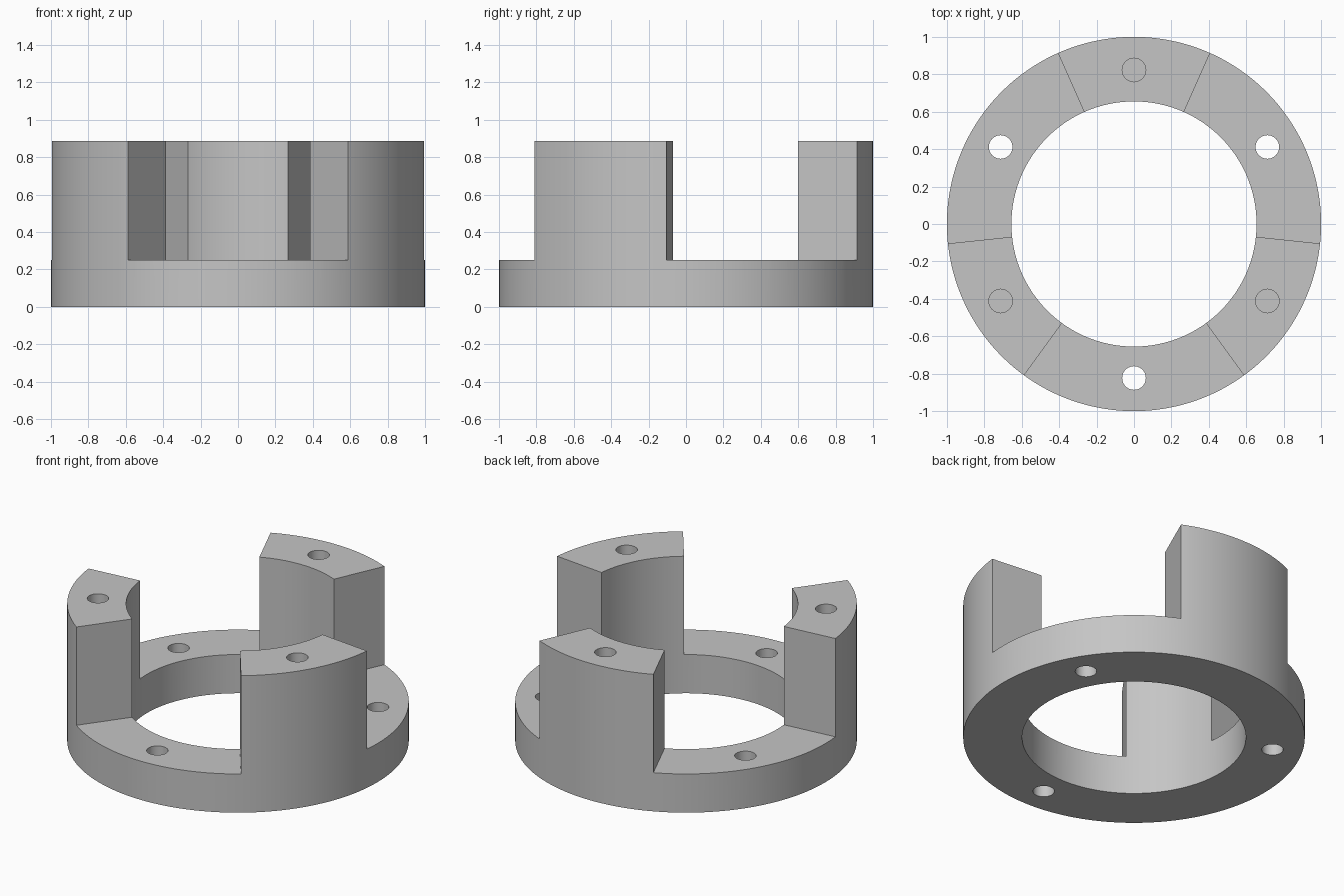
import bpy, bmesh
from math import radians, cos, sin

OUTER, INNER = 1.0, 0.655
BASE_H, TOP_H = 0.25, 0.885
HOLE_ORBIT, HOLE_R, BLIND_DEPTH = 0.823, 0.063, 0.4
POST_HALF = 24  # half the angle covered by each post, in degrees

cube = bpy.data.objects.get("Cube")
if cube:
    bpy.data.objects.remove(cube, do_unlink=True)

grey = bpy.data.materials.new("plain_grey")
grey.use_nodes = True
colour = (0.56, 0.56, 0.56, 1)
grey.diffuse_color = colour
grey.node_tree.nodes["Principled BSDF"].inputs["Base Color"].default_value = colour


def ring_sector(name, r_in, r_out, z0, z1, start=0, sweep=360, steps=144):
    """Square-section ring, or a capped slice of one when sweep is under 360."""
    bm = bmesh.new()
    closed = sweep == 360
    loops = []
    for i in range(steps if closed else steps + 1):
        a = radians(start + sweep * i / steps)
        loops.append([bm.verts.new((r * cos(a), r * sin(a), z))
                      for r, z in ((r_in, z0), (r_out, z0), (r_out, z1), (r_in, z1))])
    for i in range(steps):
        a, b = loops[i], loops[(i + 1) % len(loops)]
        for k in range(4):
            n = (k + 1) % 4
            bm.faces.new((a[k], a[n], b[n], b[k]))
    if not closed:
        bm.faces.new(loops[0])
        bm.faces.new(loops[-1])
    bmesh.ops.recalc_face_normals(bm, faces=bm.faces)
    return mesh_object(name, bm)


def hole_cutter(name, angle, z0, z1):
    bm = bmesh.new()
    bmesh.ops.create_cone(bm, cap_ends=True, segments=40, radius1=HOLE_R,
                          radius2=HOLE_R, depth=z1 - z0)
    a = radians(angle)
    bmesh.ops.translate(bm, verts=bm.verts, vec=(
        HOLE_ORBIT * cos(a), HOLE_ORBIT * sin(a), (z0 + z1) / 2))
    return mesh_object(name, bm)


def mesh_object(name, bm):
    mesh = bpy.data.meshes.new(name)
    bm.to_mesh(mesh)
    bm.free()
    obj = bpy.data.objects.new(name, mesh)
    bpy.context.collection.objects.link(obj)
    mesh.materials.append(grey)
    return obj


# Full-height ring that becomes the flange and its three posts
body = ring_sector("flanged_ring_with_posts", INNER, OUTER, 0, TOP_H)

cutters = []
for post in (90, 210, 330):
    gap = post + 60
    # Open gap between two posts
    cutters.append(ring_sector("gap_cutter", INNER - 0.2, OUTER + 0.2, BASE_H, TOP_H + 0.2,
                               post + POST_HALF, 120 - 2 * POST_HALF, 24))
    # Through hole in the flange, blind hole in the post
    cutters.append(hole_cutter("flange_hole_cutter", gap, -0.1, BASE_H + 0.1))
    cutters.append(hole_cutter("post_hole_cutter", post, TOP_H - BLIND_DEPTH, TOP_H + 0.1))

bpy.ops.object.select_all(action='DESELECT')
bpy.context.view_layer.objects.active = body
body.select_set(True)
for cutter in cutters:
    mod = body.modifiers.new("cut", 'BOOLEAN')
    mod.operation = 'DIFFERENCE'
    mod.solver = 'EXACT'
    mod.object = cutter
    bpy.ops.object.modifier_apply(modifier=mod.name)
    bpy.data.objects.remove(cutter, do_unlink=True)

# Rounded walls smooth, machined edges crisp
bpy.ops.object.shade_smooth_by_angle(angle=radians(30))
